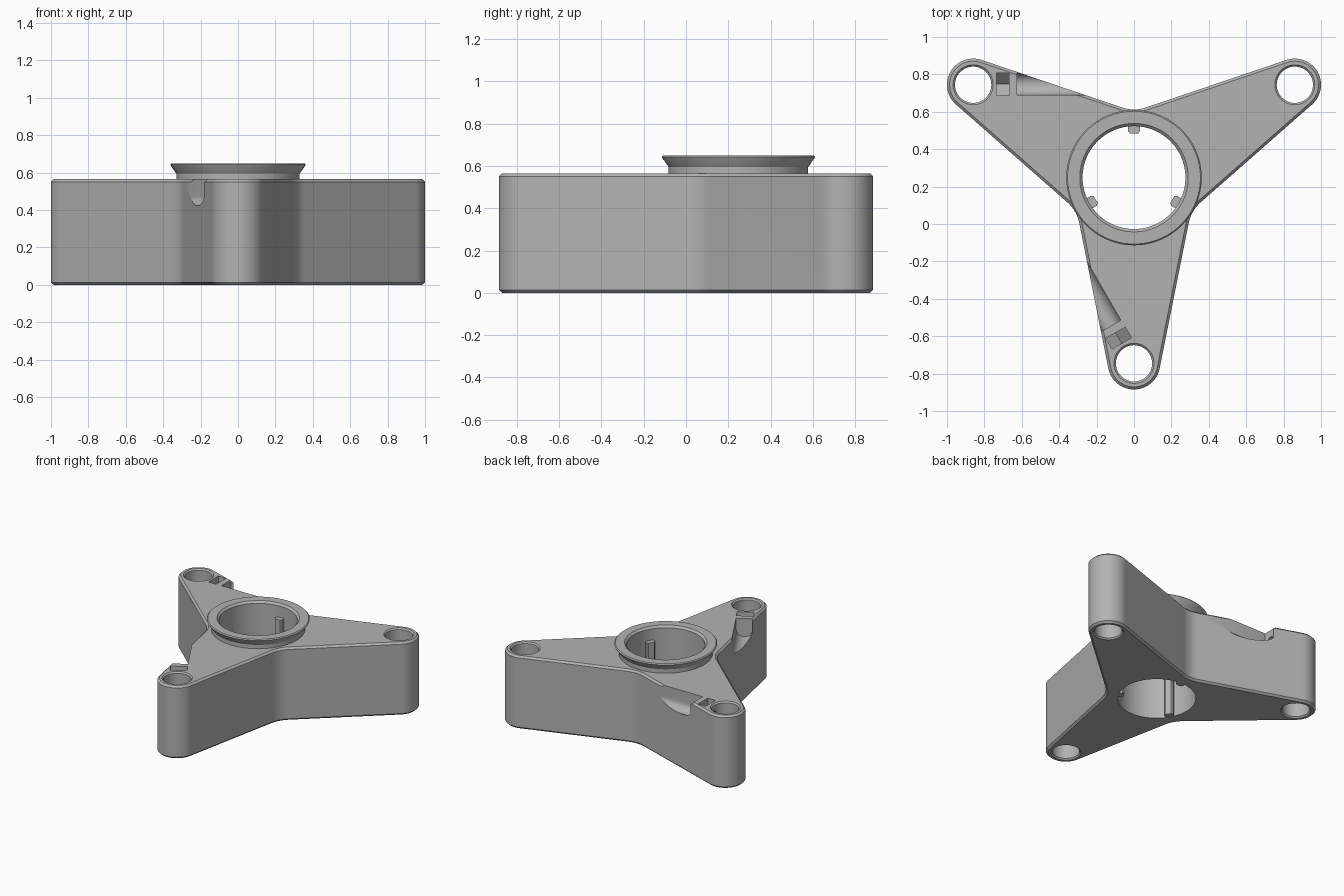
import bpy, bmesh
from math import radians, cos, sin, pi
from mathutils import Matrix, Vector

if "Cube" in bpy.data.objects:
    bpy.data.objects.remove(bpy.data.objects["Cube"], do_unlink=True)

HUB = Matrix.Translation((0, 0.248, 0))
REACH, TIP_R, BODY_H, FILLET = 0.993, 0.14, 0.565, 0.2
BORE_R, PIN_R = 0.275, 0.097

grey = bpy.data.materials.new("light grey plastic")
grey.use_nodes = True
grey.diffuse_color = (0.45, 0.45, 0.45, 1)
grey.node_tree.nodes["Principled BSDF"].inputs["Base Color"].default_value = grey.diffuse_color


def finish(name, bm):
    bmesh.ops.recalc_face_normals(bm, faces=bm.faces)
    mesh = bpy.data.meshes.new(name)
    bm.to_mesh(mesh)
    bm.free()
    mesh.materials.append(grey)
    obj = bpy.data.objects.new(name, mesh)
    bpy.context.collection.objects.link(obj)
    return obj


def prism(name, points, push, matrix):
    """Extrude a closed outline of 3D points along push."""
    bm = bmesh.new()
    face = bm.faces.new([bm.verts.new(p) for p in points])
    new = bmesh.ops.extrude_face_region(bm, geom=[face])["geom"]
    bmesh.ops.translate(bm, vec=push, verts=[v for v in new if isinstance(v, bmesh.types.BMVert)])
    bm.transform(matrix)
    return finish(name, bm)


def lathe(name, profile, matrix, closed=False, steps=96):
    """Spin (radius, height) points about z; an open profile gets end caps."""
    bm = bmesh.new()
    rings = [[bm.verts.new((r * cos(2 * pi * i / steps), r * sin(2 * pi * i / steps), z))
              for i in range(steps)] for r, z in profile]
    pairs = list(zip(rings, rings[1:]))
    if closed:
        pairs.append((rings[-1], rings[0]))
    else:
        bm.faces.new(rings[0])
        bm.faces.new(rings[-1])
    for a, b in pairs:
        for i in range(steps):
            j = (i + 1) % steps
            bm.faces.new((a[i], a[j], b[j], b[i]))
    bm.transform(matrix)
    return finish(name, bm)


def apply_modifiers(obj):
    depsgraph = bpy.context.evaluated_depsgraph_get()
    mesh = bpy.data.meshes.new_from_object(obj.evaluated_get(depsgraph))
    obj.modifiers.clear()
    obj.data = mesh


def cut(obj, cutter):
    mod = obj.modifiers.new("cut", 'BOOLEAN')
    mod.operation, mod.solver, mod.object = 'DIFFERENCE', 'EXACT', cutter
    apply_modifiers(obj)
    bpy.data.objects.remove(cutter, do_unlink=True)


def bevel(obj, width, segments=1):
    mod = obj.modifiers.new("bevel", 'BEVEL')
    mod.width, mod.segments = width, segments
    mod.limit_method, mod.angle_limit = 'ANGLE', radians(50)
    apply_modifiers(obj)


def arc(centre, radius, start, end, steps):
    return [centre + radius * Vector((cos(a), sin(a), 0))
            for a in (radians(start + (end - start) * i / steps) for i in range(steps + 1))]


def polar(radius, degrees):
    return Vector((radius * cos(radians(degrees)), radius * sin(radians(degrees)), 0))


# Three armed body: rounded tips joined by concave fillets
SIDE, LEAN = 78.7, 18.7
valley = (REACH * cos(radians(SIDE)) + TIP_R + FILLET) / cos(radians(LEAN))
outline = []
for angle in (30, 150, 270):
    outline += arc(polar(REACH, angle), TIP_R, angle - SIDE, angle + SIDE, 28)
    mid = angle + 60
    outline += arc(polar(valley, mid), FILLET, mid + 180 + LEAN, mid + 180 - LEAN, 8)
body = prism("three_arm_body", outline, (0, 0, BODY_H), HUB)
bevel(body, 0.014)

# Central bore
cut(body, lathe("bore_cutter", [(BORE_R, -0.1), (BORE_R, 0.8)], HUB))

# Tip holes, screw channels and nut pockets, one set per arm
AXIS_Y, AXIS_Z, SLOT_R, TOP = 0.5, 0.482, 0.058, 0.7


def trough(x, length, radius, steps, matrix):
    """Cutter open to the top with a round or pointed floor."""
    points = [(x, AXIS_Y + radius, TOP)]
    for i in range(steps + 1):
        a = -pi * i / steps
        points.append((x, AXIS_Y + radius * cos(a), AXIS_Z + radius * sin(a)))
    points.append((x, AXIS_Y - radius, TOP))
    return prism("trough_cutter", points, (length, 0, 0), matrix)


for turn in (0, 120, 240):
    spin = HUB @ Matrix.Rotation(radians(turn), 4, 'Z')
    hole = spin @ Matrix.Translation(polar(REACH, 150))
    lip = PIN_R + 0.01
    cut(body, lathe("pin_cutter", [(lip, -0.05), (lip, 0), (PIN_R, 0.01), (PIN_R, BODY_H - 0.01),
                                   (lip, BODY_H), (lip, TOP)], hole, steps=48))
    cut(body, trough(-0.625, 0.6, SLOT_R, 24, spin))
    cut(body, trough(-0.735, 0.066, 0.06, 2, spin))
    screw = [(-0.86, AXIS_Y + p.x, AXIS_Z + p.y) for p in arc(Vector(), 0.03, 0, 345, 23)]
    cut(body, prism("screw_cutter", screw, (0.26, 0, 0), spin))

# Flared collar on top of the hub
collar = lathe("flared_collar", [
    (BORE_R, BODY_H), (0.33, BODY_H), (0.33, 0.595), (0.36, 0.638), (0.362, 0.643),
    (0.355, 0.65), (0.29, 0.65), (BORE_R, 0.635)], HUB, closed=True)

# Keys standing inside the bore
keys = []
for angle in (90, 210, 330):
    spin = HUB @ Matrix.Rotation(radians(angle), 4, 'Z')
    key_shape = [(0.29, -0.031, 0.003), (0.29, 0.031, 0.003), (0.248, 0.031, 0.003),
                 (0.236, 0.022, 0.003), (0.236, -0.022, 0.003), (0.248, -0.031, 0.003)]
    keys.append(prism("bore_key", key_shape, (0, 0, 0.545), spin))

# Smooth curved walls, keep edges crisp
bpy.ops.object.select_all(action='DESELECT')
for obj in [body, collar] + keys:
    obj.select_set(True)
bpy.context.view_layer.objects.active = body
bpy.ops.object.shade_smooth_by_angle(angle=radians(25))
